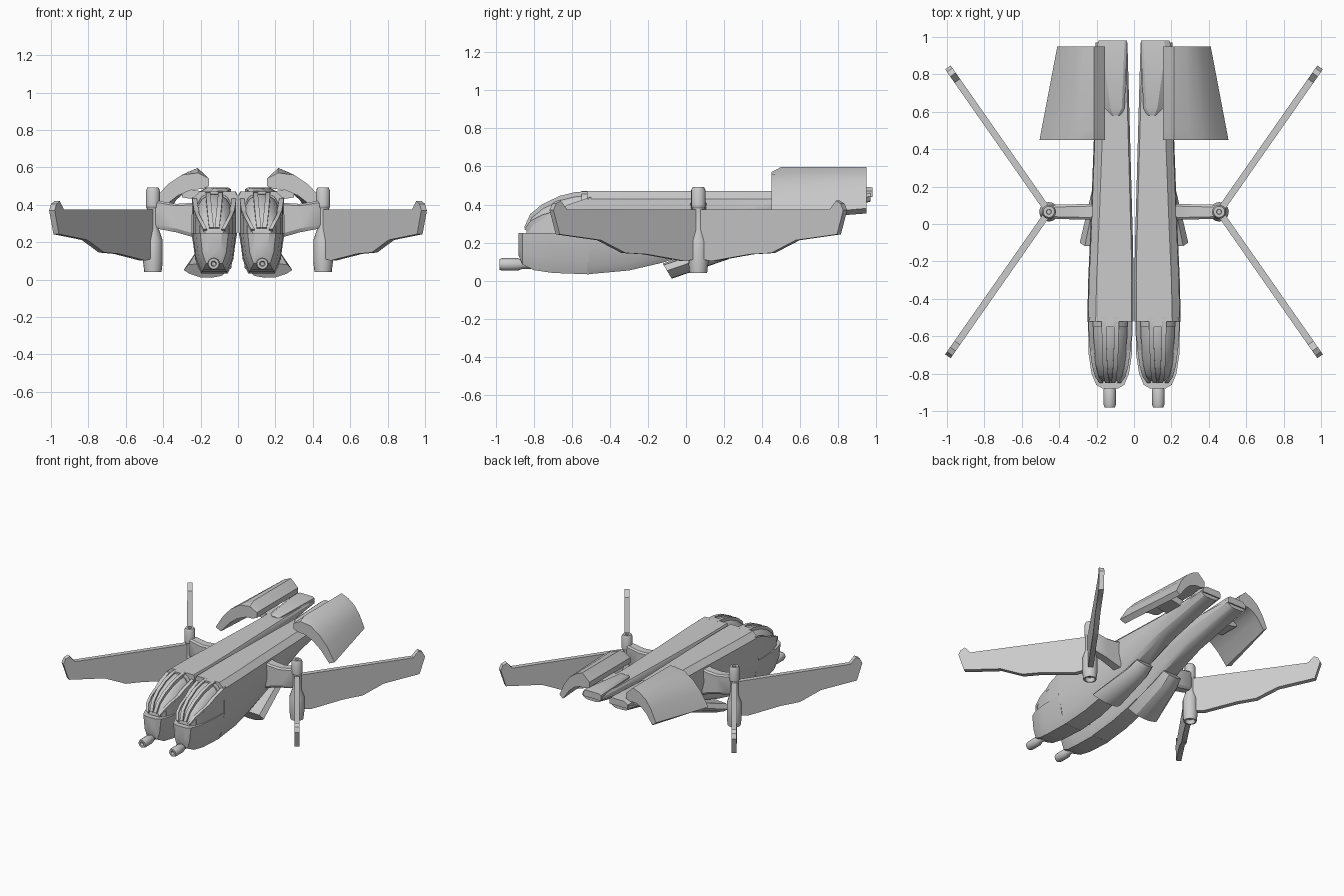
import bpy, bmesh, math
from mathutils import Vector

if "Cube" in bpy.data.objects:
    bpy.data.objects.remove(bpy.data.objects["Cube"])

grey = bpy.data.materials.new("plain_grey")
grey.use_nodes = True
grey.diffuse_color = (0.6, 0.6, 0.6, 1)
grey.node_tree.nodes["Principled BSDF"].inputs["Base Color"].default_value = (0.6, 0.6, 0.6, 1)


def finish(name, bm, angle=30, bevel=0):
    """Turn a bmesh into an object mirrored to both sides."""
    bmesh.ops.recalc_face_normals(bm, faces=bm.faces[:])
    mesh = bpy.data.meshes.new(name)
    bm.to_mesh(mesh)
    bm.free()
    mesh.materials.append(grey)
    ob = bpy.data.objects.new(name, mesh)
    bpy.context.collection.objects.link(ob)
    bpy.ops.object.select_all(action='DESELECT')
    ob.select_set(True)
    bpy.context.view_layer.objects.active = ob
    bpy.ops.object.shade_smooth_by_angle(angle=math.radians(angle))
    if bevel:
        mod = ob.modifiers.new("edge_bevel", 'BEVEL')
        mod.width, mod.segments = bevel, 1
    mirror = ob.modifiers.new("mirror", 'MIRROR')
    mirror.use_mirror_merge = False
    return ob


def loft(name, sections, **kw):
    """Skin equal-length rings of 3D points and cap both ends."""
    bm = bmesh.new()
    rings = [[bm.verts.new(p) for p in s] for s in sections]
    n = len(rings[0])
    for a, b in zip(rings, rings[1:]):
        for i in range(n):
            j = (i + 1) % n
            bm.faces.new((a[i], a[j], b[j], b[i]))
    bm.faces.new(rings[0])
    bm.faces.new(rings[-1])
    return finish(name, bm, **kw)


def lathe(name, profile, place, sides=16):
    """Revolve (radius, height) pairs; place maps local x, y, height to space."""
    rings = []
    for r, h in profile:
        ring = [2 * math.pi * i / sides for i in range(sides)]
        rings.append([place(r * math.cos(a), r * math.sin(a), h) for a in ring])
    return loft(name, rings)


def strip(name, path, width, depth):
    """Bar that follows a path on the canopy, wide in x."""
    rings = []
    for i, p in enumerate(path):
        d = Vector(path[min(i + 1, len(path) - 1)]) - Vector(path[max(i - 1, 0)])
        side = Vector((1, 0, 0))
        up = side.cross(d).normalized()
        if up.z < 0:
            up = -up
        p, side, up = Vector(p), side * width / 2, up * depth
        rings.append([p - side - up, p + side - up, p + side + up, p - side + up])
    return loft(name, rings)


# Main fuselage: y, inner x, outer x, bottom z, top z
def hull_ring(y, xi, xo, zb, zt):
    h = zt - zb
    mid = zb + h * 0.5
    k = min(0.04, h * 0.3)
    return [(xi + 0.01, y, zt), (xi, y, zt - k / 2), (xi, y, mid), (xi + 0.03, y, zb + h * 0.1),
            (xi + 0.05, y, zb), (xo - 0.05, y, zb), (xo - 0.025, y, zb + h * 0.1),
            (xo + 0.005, y, mid), (xo, y, zt - k), (xo - k, y, zt)]


hull = [(-0.52, 0.004, 0.245, 0.033, 0.47), (-0.3, 0.002, 0.24, 0.053, 0.47),
        (-0.12, 0.005, 0.232, 0.095, 0.47), (0.1, 0.011, 0.223, 0.165, 0.47),
        (0.5, 0.022, 0.208, 0.31, 0.47), (0.97, 0.035, 0.2, 0.415, 0.47)]
loft("fuselage", [hull_ring(*h) for h in hull])

# Lower nose tub
tub = [(-0.88, 0.04, 0.13, 0.25), (-0.86, 0.075, 0.085, 0.25), (-0.8, 0.1, 0.055, 0.25),
       (-0.7, 0.115, 0.04, 0.25), (-0.51, 0.12, 0.033, 0.25)]
rings = []
for y, w, zb, zt in tub:
    h = zt - zb
    rings.append([(0.127 + w * a, y, zb + h * b) for a, b in
                  ((-1, 1), (-0.85, 0.35), (-0.58, 0), (0.58, 0), (0.85, 0.35), (1, 1))])
loft("nose_tub", rings)

# Canopy glass shell
canopy = [(-0.84, 0.05, 0.27), (-0.81, 0.075, 0.34), (-0.75, 0.092, 0.39),
          (-0.66, 0.105, 0.435), (-0.58, 0.11, 0.455), (-0.5, 0.113, 0.46)]
shape = ((-1, 0), (-0.97, 0.55), (-0.6, 0.88), (-0.2, 1), (0.2, 1), (0.6, 0.88), (0.97, 0.55), (1, 0))


def canopy_point(row, a, b, lift=0):
    y, w, zt = row
    return (0.127 + w * a, y, 0.24 + (zt - 0.24) * b + lift)


loft("canopy", [[canopy_point(r, a, b) for a, b in shape] for r in canopy])

# Canopy ribs, side frames and rear hoop
for label, a, b, width in (("inner", -0.3, 0.97, 0.025), ("outer", 0.3, 0.97, 0.025),
                           ("inner_side", -0.95, 0.6, 0.02), ("outer_side", 0.95, 0.6, 0.02)):
    strip("canopy_rib_" + label, [canopy_point(r, a, b, 0.005) for r in canopy], width, 0.012)
for label, s in (("inner", -1), ("outer", 1)):
    side = [(-0.8, 0.08, 0.3), (-0.74, 0.1, 0.335), (-0.62, 0.113, 0.4), (-0.5, 0.118, 0.44)]
    loft("canopy_sill_" + label,
         [[(0.127 + s * (w - d), y, z) for d, z in ((0.025, 0.24), (0, 0.24), (0, zt), (0.025, zt))]
          for y, w, zt in side])
loft("canopy_hoop", [[canopy_point((y, w, 0.47), a, b) for a, b in shape]
                     for y, w in ((-0.55, 0.114), (-0.5, 0.117))])

# Raised tail fairing on each boom
loft("tail_fairing", [[(a, y, 0.44), (b, y, 0.44), (b, y, z - 0.02), (b - 0.03, y, z),
                       (a + 0.015, y, z), (a, y, z - 0.01)]
                      for y, a, b, z in ((0.58, 0.07, 0.14, 0.475), (0.62, 0.05, 0.155, 0.49),
                                         (0.94, 0.037, 0.2, 0.493), (0.98, 0.037, 0.19, 0.49))])

# Nose guns
lathe("nose_gun", [(0.01, -0.96), (0.015, -0.98), (0.028, -0.98), (0.033, -0.965),
                   (0.033, -0.885), (0.023, -0.86), (0.023, -0.7)],
      lambda a, b, h: (0.13 + a, h, 0.085 + b))

# Wing pods
lathe("wing_pod", [(0.03, 0.07), (0.036, 0.04), (0.046, 0.04), (0.052, 0.09), (0.052, 0.21),
                   (0.032, 0.27), (0.032, 0.38), (0.038, 0.39), (0.038, 0.475),
                   (0.03, 0.492), (0.014, 0.492), (0.012, 0.482)],
      lambda a, b, h: (0.455 + a, 0.065 + b, h))

# Pod arms
loft("pod_arm", [[(x, 0.065 + d, z) for d, z in
                  ((-w, lo + 0.02), (-w, hi - 0.01), (-w + 0.012, hi), (w - 0.012, hi),
                   (w, hi - 0.01), (w, lo + 0.02), (w - 0.012, lo), (-w + 0.012, lo))]
                 for x, w, lo, hi in ((0.18, 0.044, 0.21, 0.43), (0.25, 0.042, 0.23, 0.41),
                                      (0.33, 0.04, 0.253, 0.405), (0.42, 0.038, 0.27, 0.42),
                                      (0.45, 0.025, 0.28, 0.42))])

# Blade wings: span x and height z, swept forward and aft
blade = [(0.45, 0.375), (0.945, 0.375), (0.968, 0.42), (0.985, 0.405), (0.995, 0.37),
         (0.972, 0.243), (0.82, 0.212), (0.73, 0.145), (0.65, 0.138), (0.51, 0.102), (0.45, 0.12)]
for label, s in (("front", -1), ("rear", 1)):
    run = Vector((1, 1.43 * s, 0))
    normal = Vector((-run.y, run.x, 0)).normalized() * 0.018
    points = [Vector((0.455, 0.065, z)) + run * (x - 0.455) for x, z in blade]
    loft(label + "_wing", [[p - normal for p in points], [p + normal for p in points]])

# Sloping tail engines
front = [(0.155, 0.54), (0.215, 0.597), (0.3, 0.56), (0.375, 0.51), (0.44, 0.44), (0.505, 0.335),
         (0.46, 0.315), (0.385, 0.4), (0.32, 0.45), (0.25, 0.48), (0.19, 0.485), (0.155, 0.5)]


def engine_ring(y, taper, shrink=0):
    ring = []
    for x, z in front:
        t = max(0, x - 0.215) / 0.29
        x2 = x - taper * t * 0.095
        z2 = z + taper * t * 0.045
        ring.append((x2, y, z2 - shrink * max(0, z2 - 0.56)))
    return ring


loft("tail_engine", [engine_ring(0.45, 0, 0.7), engine_ring(0.5, 0.1), engine_ring(0.95, 1)])
loft("engine_mount", [[(x, y, z + d) for y, d in ((0.6, -0.02), (0.75, -0.02), (0.75, 0.03), (0.6, 0.03))]
                      for x, z in ((0.12, 0.43), (0.3, 0.46))])

# Angled belly thrusters
belly = [(-0.9, 0.3), (-0.5, -0.75), (-0.1, -1), (0.35, -0.95), (0.8, -0.45), (1, 0), (0.8, 0.7), (-0.7, 0.9)]
loft("belly_thruster", [[(cx + w * a, y + 0.025 * -b, z + h * b) for a, b in belly]
                        for y, z, cx, w, h in ((-0.1, 0.052, 0.155, 0.135, 0.042),
                                               (0.2, 0.155, 0.125, 0.095, 0.042),
                                               (0.27, 0.2, 0.12, 0.08, 0.03))])
